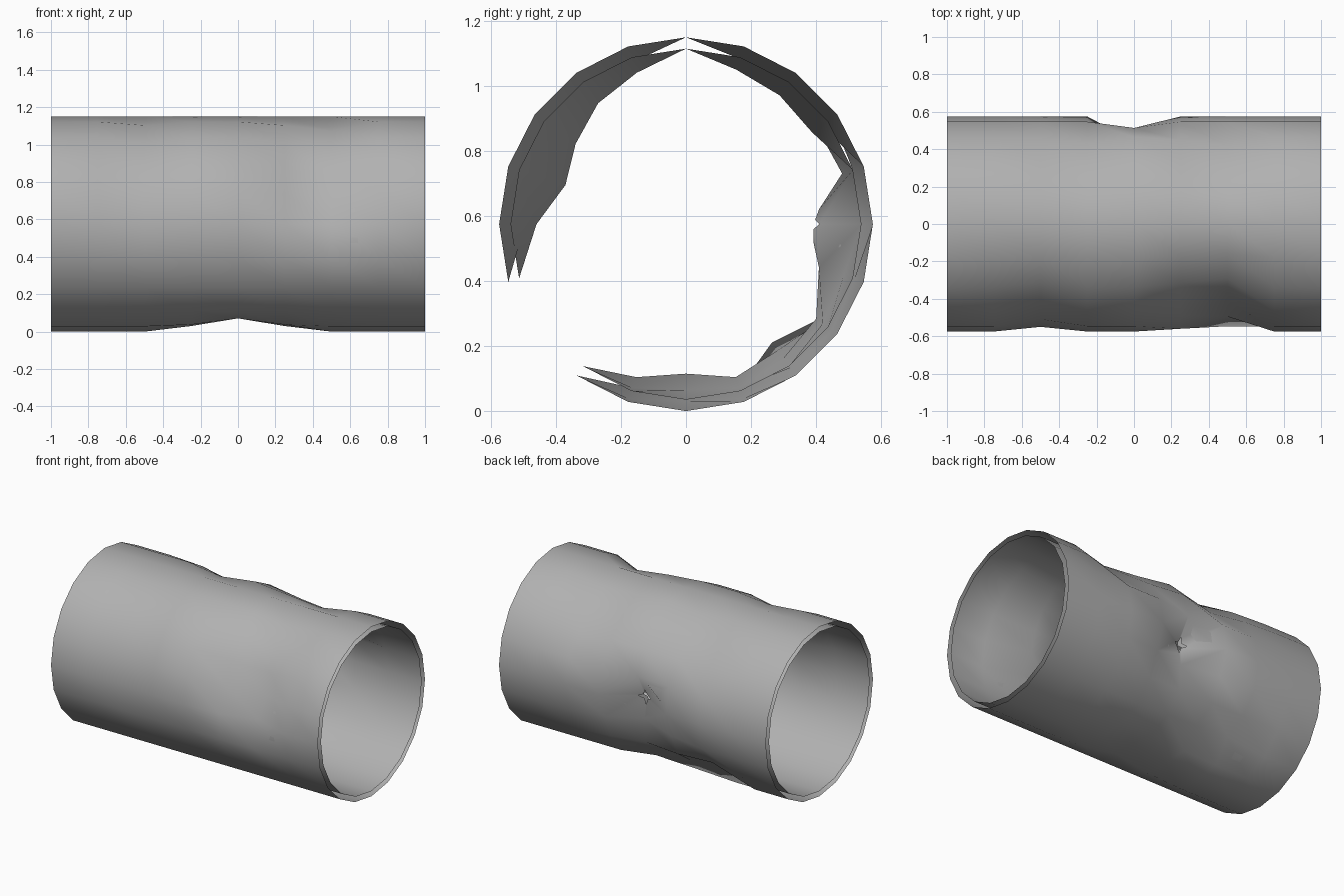
import bpy, bmesh, math
from mathutils import Vector

if "Cube" in bpy.data.objects:
    bpy.data.objects.remove(bpy.data.objects["Cube"], do_unlink=True)

SIDES, STEPS, OUTER, INNER = 20, 8, 0.575, 0.54

steel = bpy.data.materials.new("grey_steel")
steel.use_nodes = True
grey = (0.44, 0.44, 0.44, 1)
steel.diffuse_color = grey
steel.node_tree.nodes["Principled BSDF"].inputs["Base Color"].default_value = grey

# Dents: position along the pipe -> first side (counted from the back, upward) and inward depths
DENTS = {
    0.5: (2, [0.06, 0.05, 0.04, 0, 0.05, 0.08, 0.12, 0.15, 0.08]),
    0.25: (2, [0.02, 0.03, 0.02, 0, 0.02, 0.04, 0.06, 0.06, 0.015,
               0, 0, 0, 0.01, 0.03, 0.01, 0, 0.02, 0.03]),
    0.0: (-6, [0.045, 0.08, 0.045, 0.03, 0.045, 0.11, 0.16, 0.035]),
    -0.25: (-6, [0.01, 0.03, 0.01, 0.06, 0.03, 0.03, 0, 0, 0.04, 0.05, 0.03]),
    -0.5: (-3, [0.09, 0.04, 0, 0, 0, 0.01, 0.01, 0, 0, 0.02, 0.04, 0.05, 0.04, 0.025]),
}


def dent_depth(x, side):
    first, depths = DENTS.get(x, (0, []))
    i = (side - first) % SIDES
    return depths[i] if i < len(depths) else 0


def pipe_wall(name, radius, inward):
    bm = bmesh.new()
    rings = []
    for s in range(STEPS + 1):
        x = -1 + 2 * s / STEPS
        ring = []
        for k in range(SIDES):
            a = math.tau * k / SIDES
            r = radius - dent_depth(x, k)
            ring.append(bm.verts.new((x, r * math.cos(a), OUTER + r * math.sin(a))))
        rings.append(ring)
    for lo, hi in zip(rings, rings[1:]):
        for k in range(SIDES):
            n = (k + 1) % SIDES
            quad = [lo[k], lo[n], hi[n], hi[k]]
            bm.faces.new(quad[::-1] if inward else quad)

    # Puncture at the deepest point of the back dent
    tip = rings[STEPS // 2][0]
    centre = Vector(tip.co)
    bmesh.ops.bevel(bm, geom=[tip], offset=0.055, segments=2, profile=0.5, affect='VERTICES')
    hole = [f for f in bm.faces if all((v.co - centre).length < 0.1 for v in f.verts)]
    bmesh.ops.delete(bm, geom=hole, context='FACES')

    mesh = bpy.data.meshes.new(name)
    bm.to_mesh(mesh)
    bm.free()
    mesh.materials.append(steel)
    for p in mesh.polygons:
        p.use_smooth = True
    obj = bpy.data.objects.new(name, mesh)
    bpy.context.collection.objects.link(obj)


# Two open walls, with no rim joining them at the ends
pipe_wall("outer_pipe_wall", OUTER, False)
pipe_wall("inner_pipe_wall", INNER, True)
